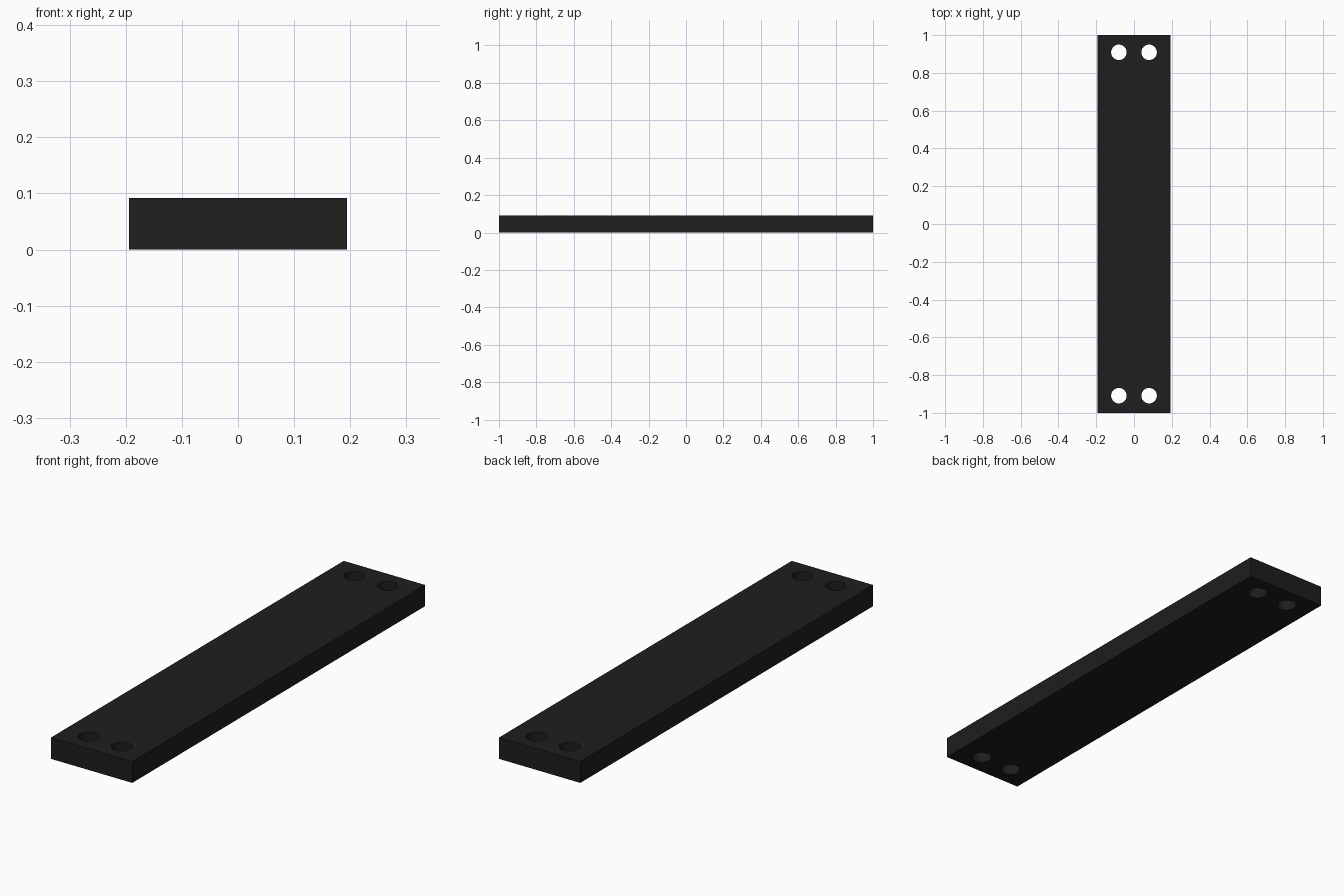
import bpy

if "Cube" in bpy.data.objects:
    bpy.data.objects.remove(bpy.data.objects["Cube"])

W, L, H = 0.389, 2.0, 0.092
HOLE_X, HOLE_Y, HOLE_R = 0.08, 0.909, 0.041

# Flat bar
bpy.ops.mesh.primitive_cube_add(size=1, location=(0, 0, H / 2))
plate = bpy.context.object
plate.name = "mounting_plate"
plate.scale = (W, L, H)
bpy.ops.object.transform_apply(location=True, scale=True)

black = bpy.data.materials.new("black_finish")
black.diffuse_color = (0.013, 0.013, 0.014, 1)
black.use_nodes = True
black.node_tree.nodes["Principled BSDF"].inputs["Base Color"].default_value = black.diffuse_color
plate.data.materials.append(black)

# Pair of through holes at each end
cutters = []
for sx in (-1, 1):
    for sy in (-1, 1):
        bpy.ops.mesh.primitive_cylinder_add(
            vertices=48, radius=HOLE_R, depth=H * 3,
            location=(sx * HOLE_X, sy * HOLE_Y, H / 2))
        cutter = bpy.context.object
        cutter.name = "hole_cutter"
        cutter.hide_render = True
        cutter.data.materials.append(black)
        cutters.append(cutter)

bpy.context.view_layer.objects.active = plate
for cutter in cutters:
    mod = plate.modifiers.new("hole", 'BOOLEAN')
    mod.operation = 'DIFFERENCE'
    mod.solver = 'EXACT'
    mod.object = cutter
    bpy.ops.object.modifier_apply(modifier=mod.name)
    bpy.data.objects.remove(cutter)

# Smooth hole walls, crisp plate edges
bpy.ops.object.select_all(action='DESELECT')
plate.select_set(True)
bpy.ops.object.shade_smooth_by_angle()
